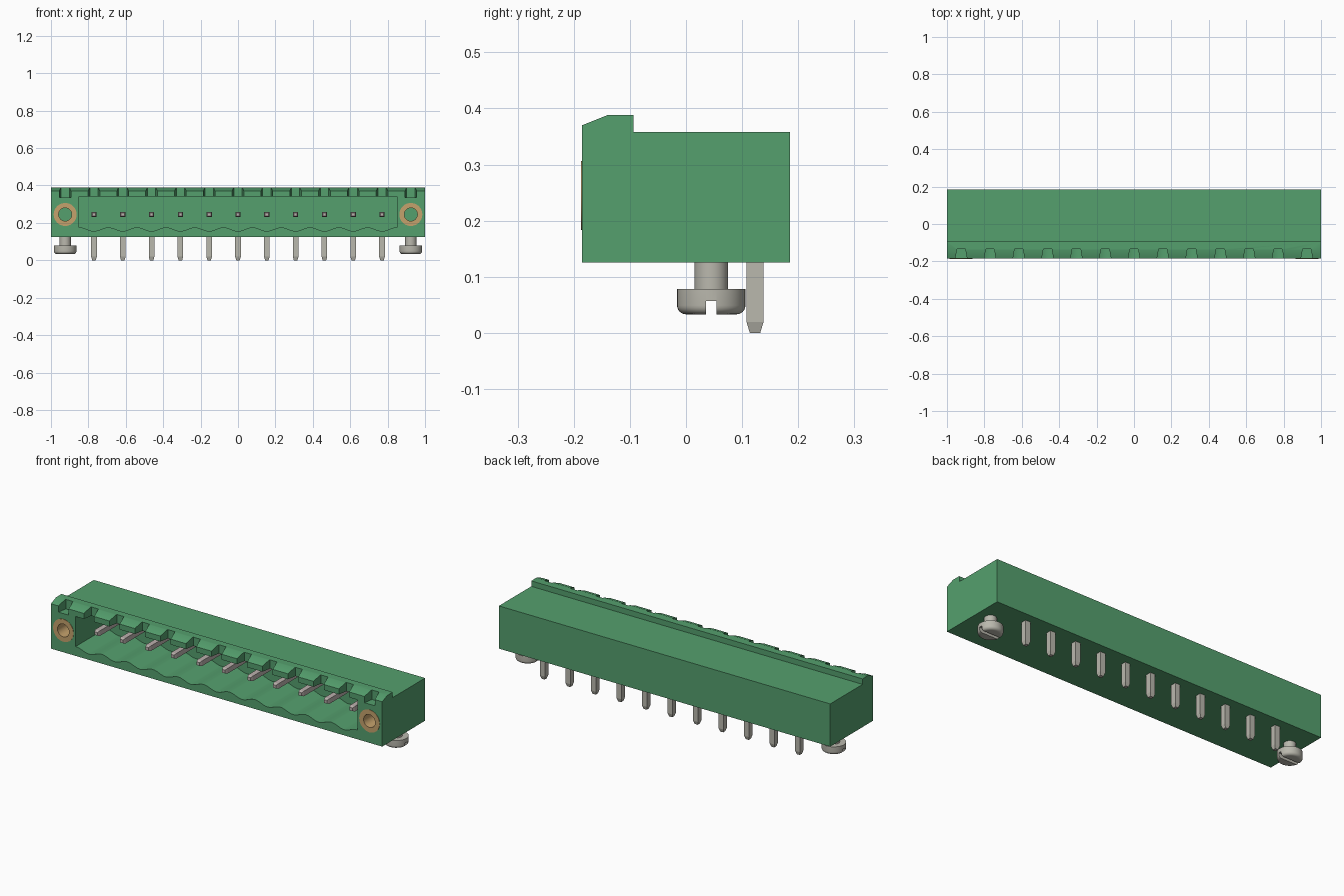
import bpy, bmesh, math
from mathutils import Matrix

if "Cube" in bpy.data.objects:
    bpy.data.objects.remove(bpy.data.objects["Cube"], do_unlink=True)


def material(name, rgb):
    m = bpy.data.materials.new(name)
    m.use_nodes = True
    m.diffuse_color = (*rgb, 1)
    m.node_tree.nodes["Principled BSDF"].inputs["Base Color"].default_value = (*rgb, 1)
    return m


GREEN = material("housing green", (0.09, 0.35, 0.155))
GREY = material("tin grey", (0.49, 0.48, 0.42))
CONTACT = material("contact grey", (0.50, 0.44, 0.42))
BRASS = material("brass", (0.56, 0.36, 0.15))

PITCH = 0.154
PIN_X = [(i - 5) * PITCH for i in range(11)]
NOTCH_X = [(i - 6) * PITCH for i in range(13)]
END_X = 6 * PITCH
AXIS_Z = 0.245


def finish(bm, name, mat):
    bmesh.ops.recalc_face_normals(bm, faces=bm.faces)
    me = bpy.data.meshes.new(name)
    bm.to_mesh(me)
    bm.free()
    me.materials.append(mat)
    ob = bpy.data.objects.new(name, me)
    bpy.context.collection.objects.link(ob)
    return ob


def add_prism(bm, points, offset):
    """Extrude a closed 3D outline along an offset."""
    face = bm.faces.new([bm.verts.new(p) for p in points])
    out = bmesh.ops.extrude_face_region(bm, geom=[face])
    verts = [g for g in out["geom"] if isinstance(g, bmesh.types.BMVert)]
    bmesh.ops.translate(bm, verts=verts, vec=offset)


def lathe(name, profile, mat, matrix, closed=False, steps=40):
    """Spin an (r, z) profile about z, then place it."""
    bm = bmesh.new()
    vs = [bm.verts.new((r, 0, z)) for r, z in profile]
    edges = [bm.edges.new(p) for p in zip(vs, vs[1:])]
    if closed:
        edges.append(bm.edges.new((vs[-1], vs[0])))
    bmesh.ops.spin(bm, geom=vs + edges, axis=(0, 0, 1), cent=(0, 0, 0),
                   angle=2 * math.pi, steps=steps)
    bmesh.ops.remove_doubles(bm, verts=bm.verts, dist=1e-5)
    bm.transform(matrix)
    return finish(bm, name, mat)


def cut(ob, cutter):
    cutter.hide_render = True
    mod = ob.modifiers.new("cut", "BOOLEAN")
    mod.operation = "DIFFERENCE"
    mod.solver = "EXACT"
    mod.object = cutter
    bpy.context.view_layer.objects.active = ob
    bpy.ops.object.modifier_apply(modifier=mod.name)
    bpy.data.objects.remove(cutter, do_unlink=True)


def smooth(ob):
    bpy.ops.object.select_all(action="DESELECT")
    ob.select_set(True)
    bpy.context.view_layer.objects.active = ob
    bpy.ops.object.shade_smooth_by_angle(angle=math.radians(35))


def pin(name, x, length, width, tip, mat, matrix):
    """Square bar along -z with a tapered tip."""
    bm = bmesh.new()
    h = width / 2
    rings = []
    for z, s in ((0, h), (tip - length, h), (-length, h * 0.62)):
        rings.append([bm.verts.new((a * s, b * s, z))
                      for a, b in ((-1, -1), (1, -1), (1, 1), (-1, 1))])
    for lo, hi in zip(rings, rings[1:]):
        for i in range(4):
            j = (i + 1) % 4
            bm.faces.new((lo[i], lo[j], hi[j], hi[i]))
    bm.faces.new(rings[0])
    bm.faces.new(rings[-1])
    bm.transform(Matrix.Translation((x, 0, 0)) @ matrix)
    return finish(bm, name, mat)


# Housing with the raised ridge along its top front
bm = bmesh.new()
side = [(-0.185, 0.125), (0.185, 0.125), (0.185, 0.358), (-0.094, 0.358),
        (-0.094, 0.388), (-0.14, 0.388), (-0.185, 0.37)]
add_prism(bm, [(-1, y, z) for y, z in side], (2, 0, 0))
housing = finish(bm, "housing", GREEN)

# Open socket with a scalloped floor, one hollow under each contact
bm = bmesh.new()
n = 11 * 12
half = 5.5 * PITCH + 0.004
floor = []
for i in range(n + 1):
    x = -half + 2 * half * i / n
    floor.append((x, -0.25, 0.166 - 0.01 * math.cos(2 * math.pi * x / PITCH)))
add_prism(bm, floor + [(half, -0.25, 0.34), (-half, -0.25, 0.34)], (0, 0.325, 0))
cut(housing, finish(bm, "socket_cutter", GREEN))

# Tapered coding notches through the ridge
bm = bmesh.new()
for x in NOTCH_X:
    outline = [(-0.034, -0.2), (0.034, -0.2), (0.022, -0.133), (-0.022, -0.133)]
    add_prism(bm, [(x + a, y, 0.336) for a, y in outline], (0, 0, 0.1))
cut(housing, finish(bm, "notch_cutter", GREEN))

# Holes for the threaded inserts
bm = bmesh.new()
for s in (-1, 1):
    bmesh.ops.create_cone(bm, cap_ends=True, segments=40, radius1=0.0605, radius2=0.0605,
                          depth=0.3, matrix=Matrix.Translation((s * END_X, -0.15, AXIS_Z))
                          @ Matrix.Rotation(math.pi / 2, 4, "X"))
cut(housing, finish(bm, "insert_hole_cutter", GREEN))
smooth(housing)

for s, label in ((-1, "right"), (1, "left")):
    # Brass threaded insert, flush with the front face
    place = Matrix.Translation((s * END_X, -0.187, AXIS_Z)) @ Matrix.Rotation(-math.pi / 2, 4, "X")
    ring = [(0.035, 0), (0.0615, 0), (0.0615, 0.18), (0.035, 0.18)]
    smooth(lathe(label + "_insert", ring, BRASS, place, closed=True))

    # Slotted mounting screw under the housing
    prof = [(0, 0.033)]
    for i in range(7):
        a = math.radians(15 * i)
        prof.append((0.045 + 0.016 * math.sin(a), 0.049 - 0.016 * math.cos(a)))
    prof += [(0.061, 0.078), (0.03, 0.078), (0.03, 0.13), (0, 0.13)]
    screw = lathe(label + "_screw", prof, GREY, Matrix.Translation((s * END_X, 0.045, 0)))
    bm = bmesh.new()
    bmesh.ops.create_cube(bm, size=1, matrix=Matrix.Translation((s * END_X, 0.045, 0.037))
                          @ Matrix.Diagonal((0.2, 0.018, 0.04, 1)))
    cut(screw, finish(bm, "slot_cutter", GREY))
    smooth(screw)

# Contacts inside the socket and solder legs below
for i, x in enumerate(PIN_X, 1):
    pin(f"contact_{i}", x, 0.205, 0.028, 0.014, CONTACT,
        Matrix.Translation((0, 0.08, AXIS_Z)) @ Matrix.Rotation(-math.pi / 2, 4, "X"))
    pin(f"solder_leg_{i}", x, 0.13, 0.03, 0.019, GREY, Matrix.Translation((0, 0.123, 0.13)))
